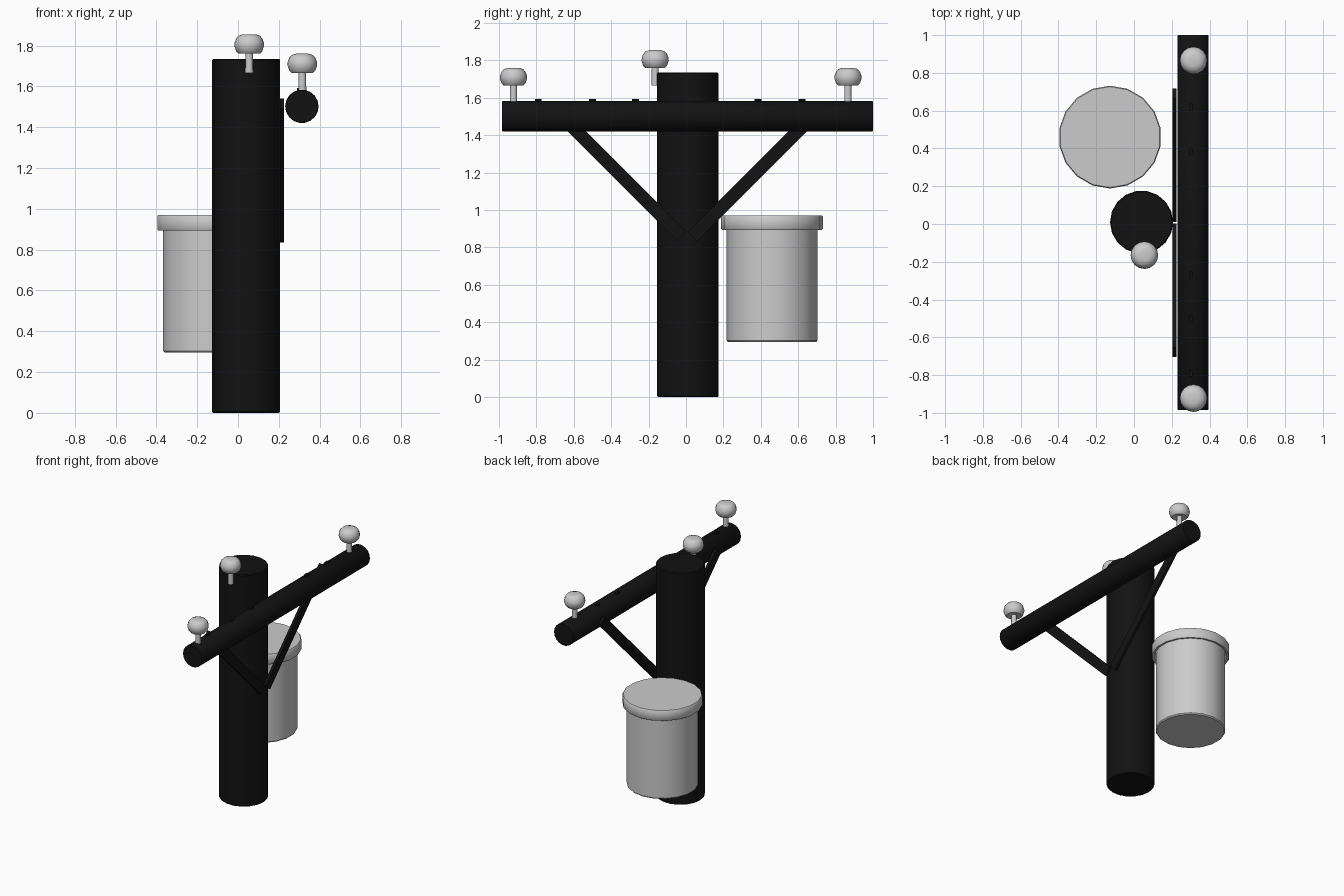
import bpy, bmesh, math
from mathutils import Vector, Matrix

if "Cube" in bpy.data.objects:
    bpy.data.objects.remove(bpy.data.objects["Cube"])

black = bpy.data.materials.new("black_timber")
black.diffuse_color = (0.006, 0.006, 0.006, 1)
black.use_nodes = True
black.node_tree.nodes["Principled BSDF"].inputs["Base Color"].default_value = black.diffuse_color


def finish(name, bm, mat=None, smooth=True):
    bmesh.ops.recalc_face_normals(bm, faces=bm.faces)
    me = bpy.data.meshes.new(name)
    bm.to_mesh(me)
    bm.free()
    ob = bpy.data.objects.new(name, me)
    bpy.context.collection.objects.link(ob)
    if mat:
        me.materials.append(mat)
    if smooth:
        bpy.context.view_layer.objects.active = ob
        ob.select_set(True)
        bpy.ops.object.shade_smooth_by_angle(angle=math.radians(40))
        ob.select_set(False)
    return ob


def lathe(name, profile, loc, sides=18, start=0.0, mat=None, turn=None):
    """Revolve (radius, z) points around z, capping both ends."""
    bm = bmesh.new()
    rings = []
    for r, z in profile:
        rings.append([bm.verts.new((r * math.cos(start + math.tau * i / sides),
                                    r * math.sin(start + math.tau * i / sides), z))
                      for i in range(sides)])
    for a, b in zip(rings, rings[1:]):
        for i in range(sides):
            j = (i + 1) % sides
            bm.faces.new((a[i], a[j], b[j], b[i]))
    bm.faces.new(rings[0])
    bm.faces.new(rings[-1])
    if turn:
        bmesh.ops.transform(bm, matrix=turn, verts=bm.verts)
    bmesh.ops.translate(bm, vec=Vector(loc), verts=bm.verts)
    return finish(name, bm, mat)


def box(name, size, loc, turn=None, mat=None):
    bm = bmesh.new()
    bmesh.ops.create_cube(bm, size=1)
    bmesh.ops.scale(bm, vec=size, verts=bm.verts)
    if turn:
        bmesh.ops.transform(bm, matrix=turn, verts=bm.verts)
    bmesh.ops.translate(bm, vec=loc, verts=bm.verts)
    return finish(name, bm, mat, smooth=False)


# Upright pole
lathe("pole", [(0.161, 0), (0.167, 0.006), (0.167, 1.729), (0.161, 1.735)],
      (0.04, 0.01, 0), mat=black)

# Horizontal crossarm along y
lathe("crossarm", [(0.079, -0.992), (0.082, -0.988), (0.082, 0.988), (0.079, 0.992)],
      (0.313, 0.008, 1.502), mat=black, turn=Matrix.Rotation(-math.pi / 2, 4, 'X'))

# Flat diagonal braces, mirrored about the pole
for side, label in ((1, "right"), (-1, "left")):
    box("brace_" + label, (0.02, 0.07, 0.93),
        (0.215, 0.006 + side * 0.357, 1.188),
        Matrix.Rotation(-side * math.radians(45), 4, 'X'), black)

# Small bolt heads on top of the crossarm
for i, y in enumerate((-0.79, -0.50, -0.27, 0.385, 0.62)):
    box("bolt_%d" % (i + 1), (0.02, 0.036, 0.03), (0.30, y, 1.578), mat=black)

# Mushroom insulators: cap bottom is at local z 0
cap = [(0.018, 0.004), (0.052, 0), (0.064, 0.012), (0.073, 0.04), (0.071, 0.056),
       (0.064, 0.075), (0.051, 0.089), (0.03, 0.095)]
for i, (x, y, z) in enumerate(((0.315, -0.922, 1.665), (0.315, 0.866, 1.665),
                               (0.055, -0.165, 1.76))):
    lathe("insulator_%d" % (i + 1), [(0.02, -0.095)] + cap, (x, y, z), sides=16)

# Transformer can with an overhanging lid
lathe("transformer_can", [(0.236, 0.295), (0.243, 0.303), (0.243, 0.93)],
      (-0.127, 0.46, 0), start=math.pi / 2)
lathe("transformer_lid", [(0.243, 0.91), (0.252, 0.895), (0.267, 0.893), (0.272, 0.899),
                          (0.272, 0.964), (0.267, 0.97)],
      (-0.127, 0.46, 0), start=math.pi / 2)
